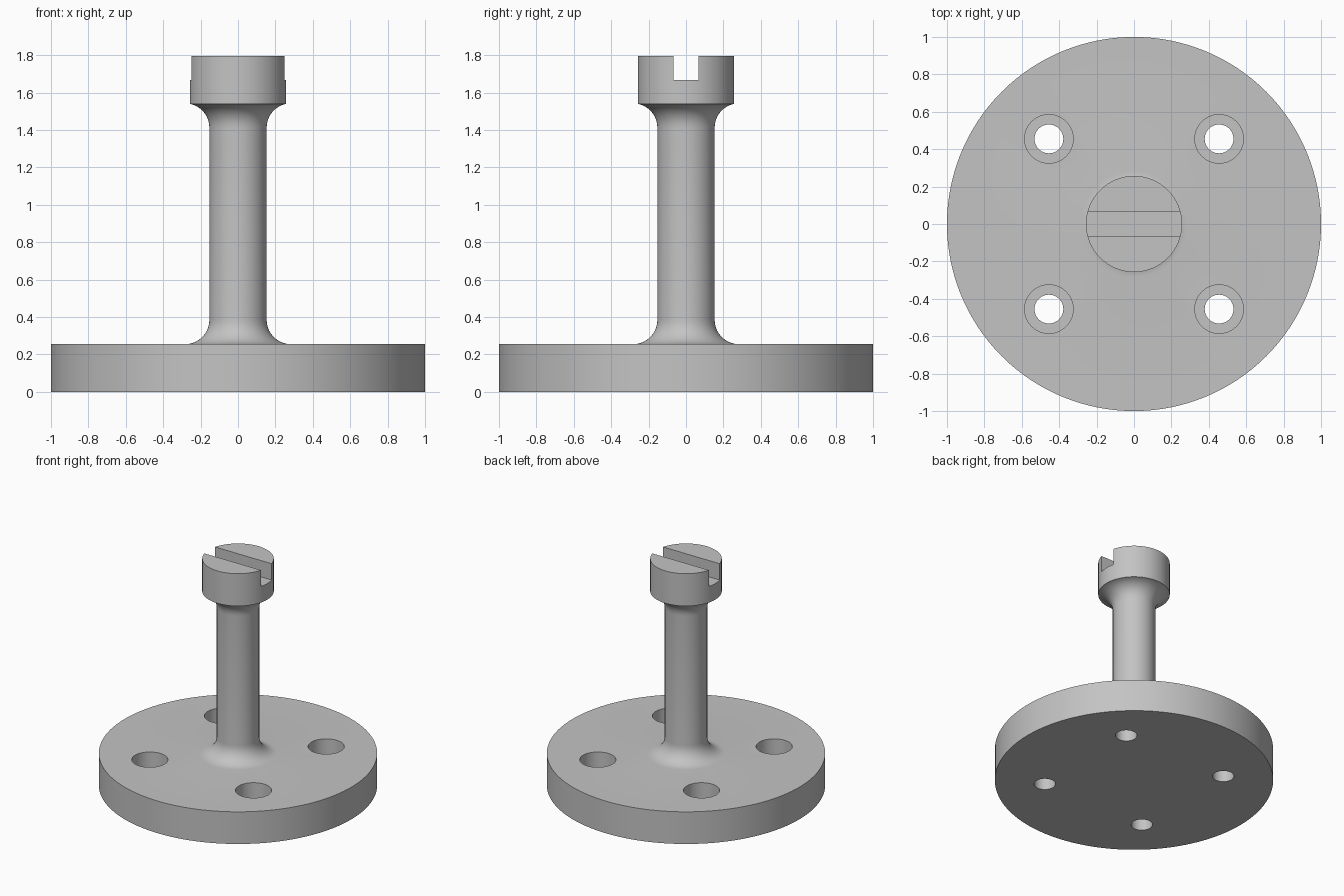
import bpy
import bmesh
from math import cos, sin, pi, radians, sqrt

if "Cube" in bpy.data.objects:
    bpy.data.objects.remove(bpy.data.objects["Cube"], do_unlink=True)

# Main sizes
BASE_TOP = 0.255
STEM_R = 0.153
HEAD_R = 0.257
HEAD_BOTTOM, HEAD_TOP = 1.54, 1.797
SLOT_HALF, SLOT_FLOOR = 0.067, 1.668
FILLET = 0.13
HOLE_POS, HOLE_R, BORE_R, BORE_FLOOR = 0.455, 0.077, 0.13, 0.127

steel = bpy.data.materials.new("grey steel")
steel.use_nodes = True
colour = (0.55, 0.55, 0.55, 1)
steel.diffuse_color = colour
steel.node_tree.nodes["Principled BSDF"].inputs["Base Color"].default_value = colour


def link(name, bm):
    bmesh.ops.recalc_face_normals(bm, faces=bm.faces)
    mesh = bpy.data.meshes.new(name)
    bm.to_mesh(mesh)
    bm.free()
    mesh.materials.append(steel)
    obj = bpy.data.objects.new(name, mesh)
    bpy.context.collection.objects.link(obj)
    return obj


def lathe(name, profile, sides, x=0, y=0):
    """Turn an (r, z) profile, open at the axis, into a capped solid."""
    bm = bmesh.new()
    rings = [[bm.verts.new((x + r * cos(2 * pi * i / sides),
                            y + r * sin(2 * pi * i / sides), z))
              for i in range(sides)] for r, z in profile]
    for low, high in zip(rings, rings[1:]):
        for i in range(sides):
            j = (i + 1) % sides
            bm.faces.new((low[i], low[j], high[j], high[i]))
    bm.faces.new(rings[0][::-1])
    bm.faces.new(rings[-1])
    return link(name, bm)


def cut(target, cutter):
    cutter.hide_render = True
    mod = target.modifiers.new("cut", 'BOOLEAN')
    mod.operation = 'DIFFERENCE'
    mod.solver = 'EXACT'
    mod.object = cutter
    bpy.context.view_layer.objects.active = target
    bpy.ops.object.modifier_apply(modifier=mod.name)
    bpy.data.objects.remove(cutter, do_unlink=True)


# Turned body: flange, filleted stem and cylindrical head
steps = 10
centre = STEM_R + FILLET
profile = [(1, 0), (1, BASE_TOP)]
for i in range(steps + 1):
    a = pi / 2 * i / steps
    profile.append((centre - FILLET * sin(a), BASE_TOP + FILLET * (1 - cos(a))))
# Upper fillet stops where it meets the head's rim
arc_z = HEAD_BOTTOM - sqrt(FILLET ** 2 - (centre - HEAD_R) ** 2)
for i in range(steps):
    a = pi / 2 * i / steps
    r = centre - FILLET * cos(a)
    if r < HEAD_R - 0.005:
        profile.append((r, arc_z + FILLET * sin(a)))
profile += [(HEAD_R, HEAD_BOTTOM), (HEAD_R, HEAD_TOP)]
body = lathe("flanged_slotted_post", profile, 128)

# Four counterbored mounting holes
for sx in (-1, 1):
    for sy in (-1, 1):
        cut(body, lathe("hole_cutter",
                        [(HOLE_R, -0.1), (HOLE_R, BORE_FLOOR),
                         (BORE_R, BORE_FLOOR), (BORE_R, BASE_TOP + 0.1)],
                        48, sx * HOLE_POS, sy * HOLE_POS))

# Screwdriver slot across the head
bm = bmesh.new()
bmesh.ops.create_cube(bm, size=1)
bmesh.ops.scale(bm, vec=(1, 2 * SLOT_HALF, 0.4), verts=bm.verts)
bmesh.ops.translate(bm, vec=(0, 0, SLOT_FLOOR + 0.2), verts=bm.verts)
cut(body, link("slot_cutter", bm))

# Smooth round walls, crisp machined edges
bpy.ops.object.select_all(action='DESELECT')
body.select_set(True)
bpy.context.view_layer.objects.active = body
bpy.ops.object.shade_smooth_by_angle(angle=radians(25))
